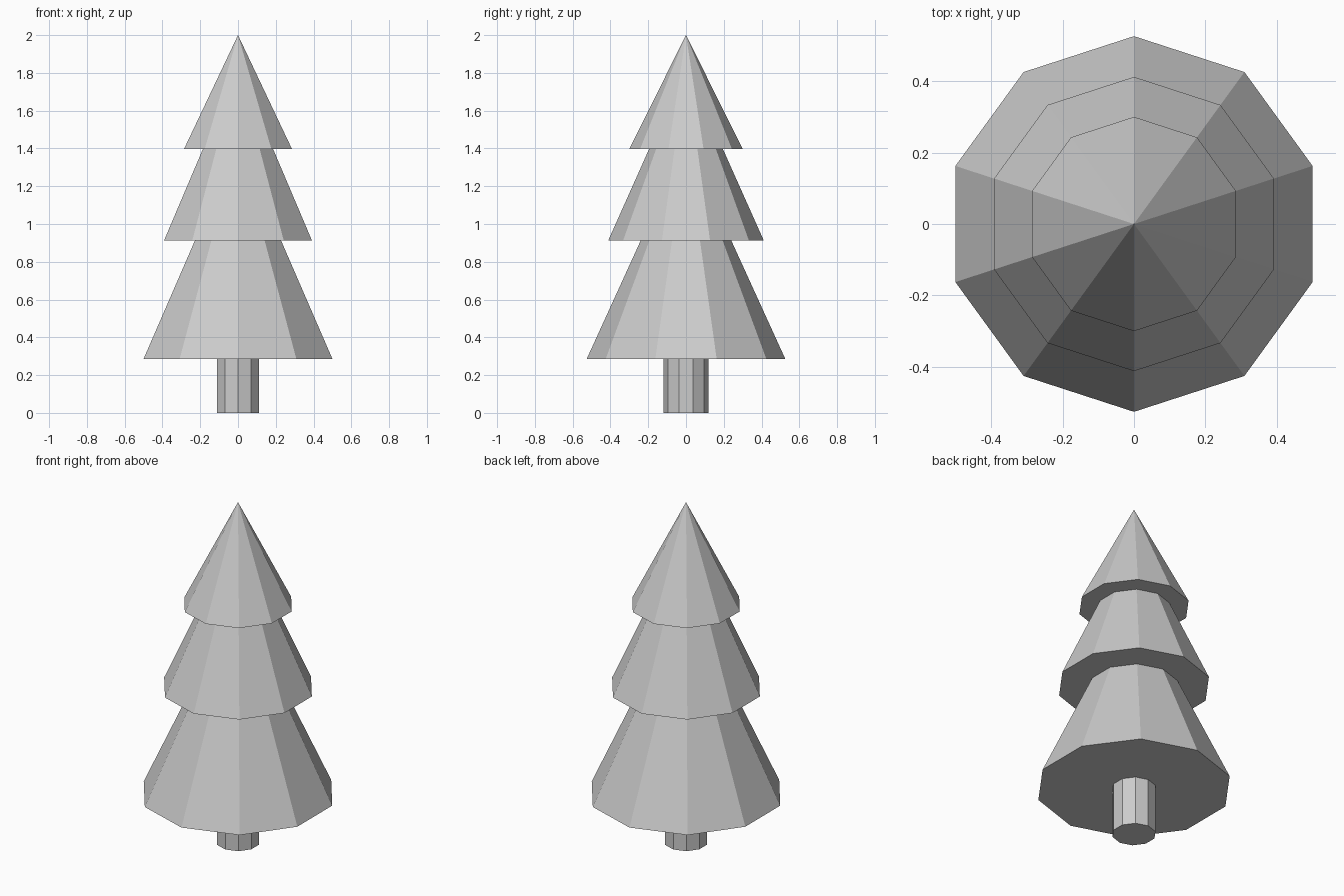
import bpy, bmesh
from math import sin, cos, pi

if "Cube" in bpy.data.objects:
    bpy.data.objects.remove(bpy.data.objects["Cube"])

SIDES = 10


def lathe(name, profile, tip=None):
    """Stack ten-sided rings (radius, z), cap the base and close the top."""
    bm = bmesh.new()
    rings = [[bm.verts.new((r * sin(2 * pi * i / SIDES), r * cos(2 * pi * i / SIDES), z))
              for i in range(SIDES)] for r, z in profile]
    bm.faces.new(rings[0])
    for a, b in zip(rings, rings[1:]):
        for i in range(SIDES):
            j = (i + 1) % SIDES
            bm.faces.new((a[i], a[j], b[j], b[i]))
    if tip is None:
        bm.faces.new(rings[-1])
    else:
        top = bm.verts.new((0, 0, tip))
        for i in range(SIDES):
            bm.faces.new((rings[-1][i], rings[-1][(i + 1) % SIDES], top))
    bmesh.ops.recalc_face_normals(bm, faces=bm.faces)
    mesh = bpy.data.meshes.new(name)
    bm.to_mesh(mesh)
    bm.free()
    obj = bpy.data.objects.new(name, mesh)
    bpy.context.collection.objects.link(obj)
    return obj


# Trunk
lathe("trunk", [(0.118, 0), (0.118, 0.285)])

# Three stepped tiers of foliage
lathe("foliage", [(0.526, 0.285), (0.24, 0.912),
                  (0.412, 0.912), (0.195, 1.398),
                  (0.30, 1.398)], tip=2.0)
